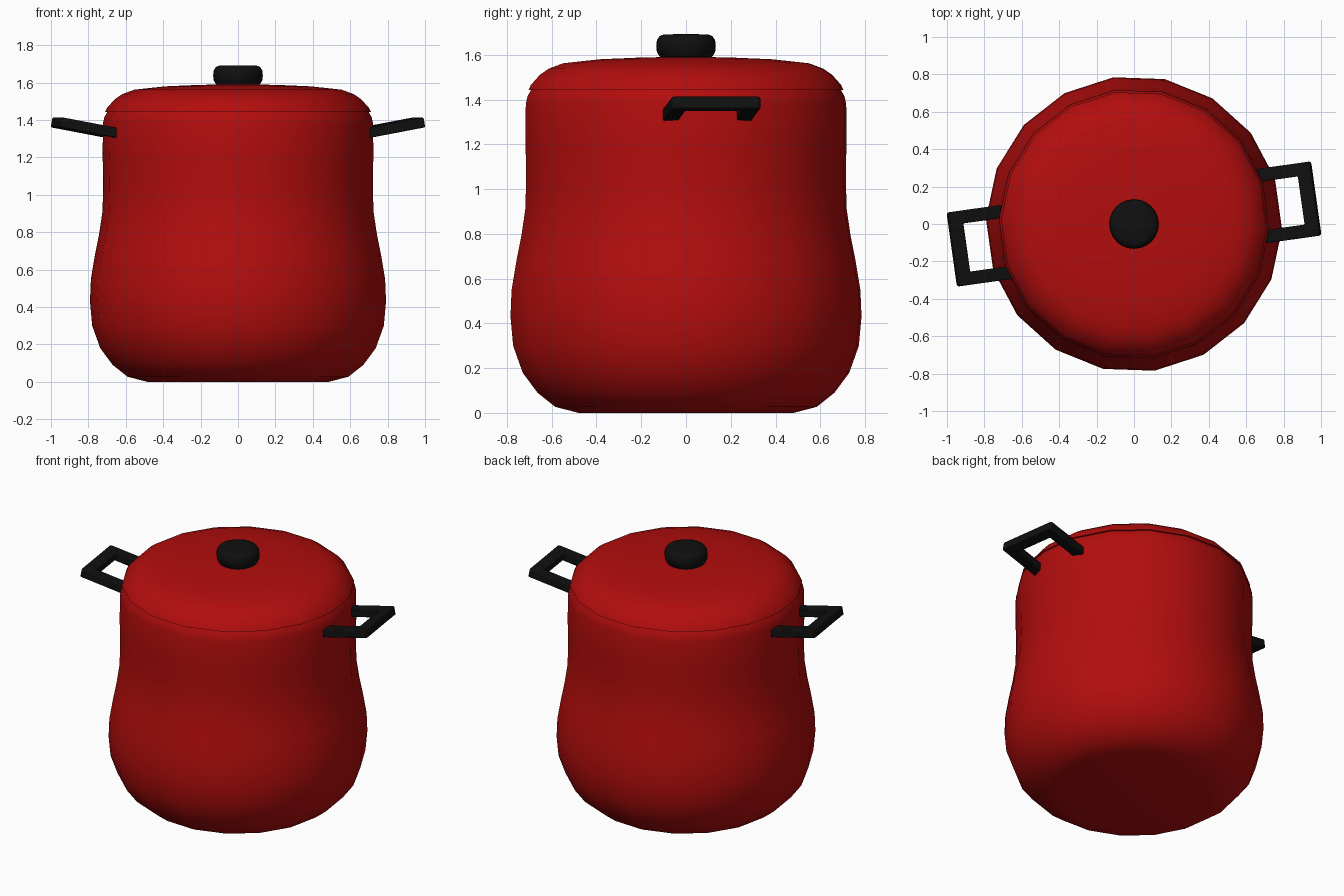
import bpy, bmesh
from math import radians, sin, cos, pi

if "Cube" in bpy.data.objects:
    bpy.data.objects.remove(bpy.data.objects["Cube"])

TURN = radians(8)   # the whole pot is turned a little about z


def material(name, color):
    m = bpy.data.materials.new(name)
    m.diffuse_color = (*color, 1)
    m.use_nodes = True
    m.node_tree.nodes["Principled BSDF"].inputs["Base Color"].default_value = m.diffuse_color
    return m


red = material("red_enamel", (0.45, 0.004, 0.004))
black = material("black_plastic", (0.005, 0.005, 0.005))


def finish(name, bm, mat, angle=40):
    bmesh.ops.recalc_face_normals(bm, faces=bm.faces)
    mesh = bpy.data.meshes.new(name)
    bm.to_mesh(mesh)
    bm.free()
    mesh.materials.append(mat)
    ob = bpy.data.objects.new(name, mesh)
    bpy.context.collection.objects.link(ob)
    bpy.ops.object.select_all(action='DESELECT')
    ob.select_set(True)
    bpy.context.view_layer.objects.active = ob
    bpy.ops.object.shade_smooth_by_angle(angle=radians(angle))
    return ob


def lathe(name, profile, sides, mat):
    """Revolve (radius, z) points and cap both ends."""
    bm = bmesh.new()
    rings = []
    for r, z in profile:
        rings.append([bm.verts.new((r * cos(a), r * sin(a), z))
                      for a in (TURN + (i + 0.5) * 2 * pi / sides for i in range(sides))])
    for lo, hi in zip(rings, rings[1:]):
        for i in range(sides):
            j = (i + 1) % sides
            bm.faces.new((lo[i], lo[j], hi[j], hi[i]))
    bm.faces.new(rings[0][::-1])
    bm.faces.new(rings[-1])
    return finish(name, bm, mat)


# Pot body: rounded base, bulging belly, narrower neck
lathe("pot_body", [(0.485, 0), (0.59, 0.027), (0.67, 0.09), (0.737, 0.18), (0.78, 0.30),
                   (0.792, 0.43), (0.787, 0.55), (0.765, 0.68), (0.743, 0.79),
                   (0.725, 0.91), (0.721, 1.05), (0.724, 1.2), (0.723, 1.38),
                   (0.715, 1.415), (0.695, 1.45)], 18, red)

# Domed lid with a thin rim
lathe("lid", [(0.69, 1.443), (0.711, 1.443), (0.70, 1.465), (0.66, 1.51), (0.62, 1.538),
              (0.555, 1.562), (0.39, 1.58), (0.2, 1.588), (0.08, 1.59)], 18, red)

# Lid knob
lathe("lid_knob", [(0.10, 1.58), (0.118, 1.592), (0.13, 1.612), (0.133, 1.638),
                   (0.13, 1.665), (0.118, 1.684), (0.10, 1.691), (0.05, 1.692)], 24, black)

# Square U-shaped side handles, tilted upward and set opposite each other
U = [(-0.155, -0.2), (0.147, -0.2), (0.155, -0.19), (0.155, 0.19), (0.147, 0.2),
     (-0.155, 0.2), (-0.155, 0.13), (0.08, 0.13), (0.08, -0.13), (-0.155, -0.13)]
for name, turn in (("right_handle", TURN), ("left_handle", TURN + pi)):
    bm = bmesh.new()
    face = bm.faces.new([bm.verts.new((x, y, -0.027)) for x, y in U])
    ext = bmesh.ops.extrude_face_region(bm, geom=[face])
    top = [v for v in ext["geom"] if isinstance(v, bmesh.types.BMVert)]
    bmesh.ops.translate(bm, verts=top, vec=(0, 0, 0.054))
    handle = finish(name, bm, black, 30)
    handle.location = (0.828 * cos(turn), 0.828 * sin(turn), 1.359)
    handle.rotation_euler = (0, radians(-10.7), turn)
    bevel = handle.modifiers.new("soft_edges", 'BEVEL')
    bevel.width = 0.006
    bevel.segments = 2
